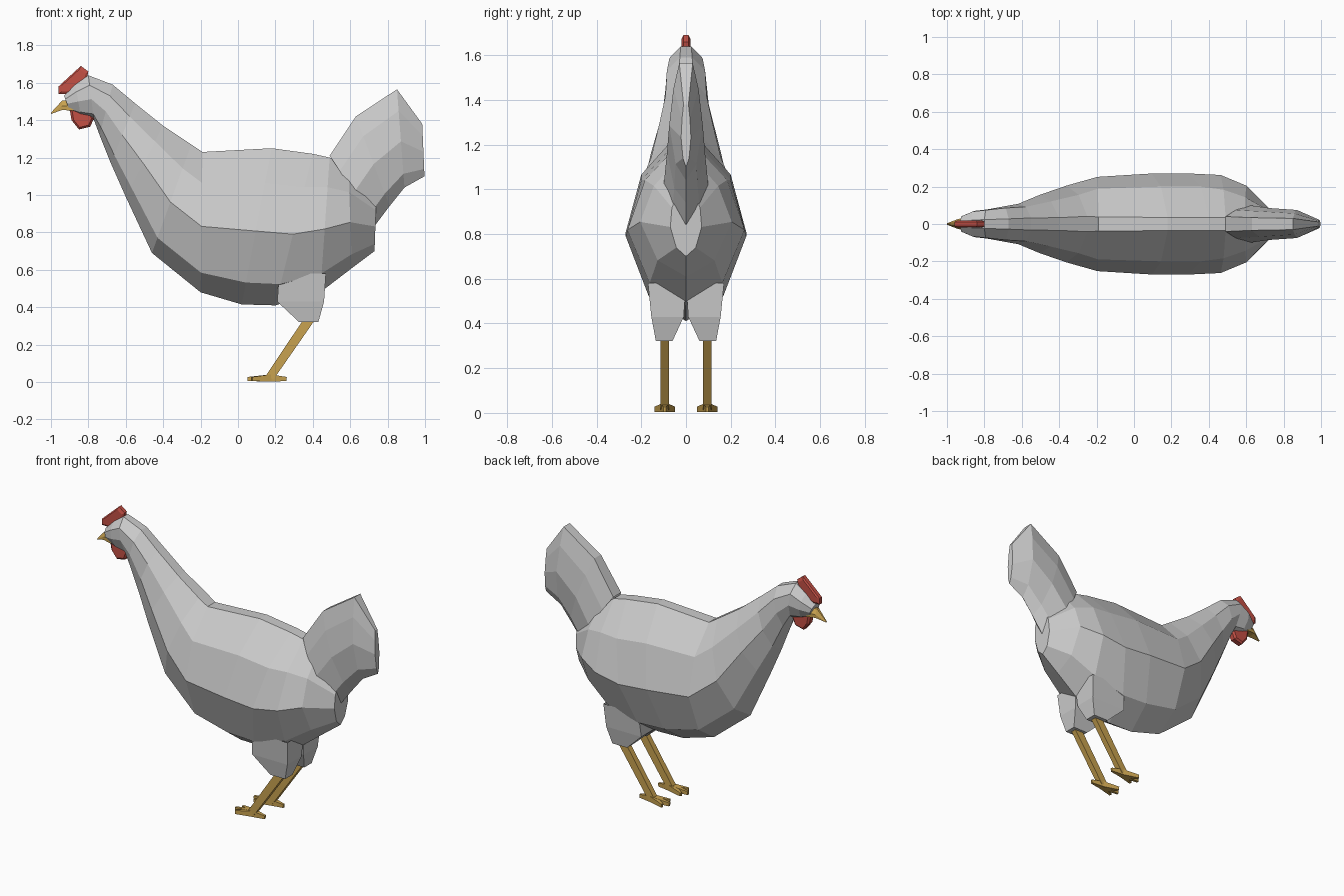
import bpy, bmesh
from mathutils import Vector

if "Cube" in bpy.data.objects:
    bpy.data.objects.remove(bpy.data.objects["Cube"])


def paint(name, rgb):
    m = bpy.data.materials.new(name)
    m.diffuse_color = (*rgb, 1)
    m.use_nodes = True
    m.node_tree.nodes["Principled BSDF"].inputs["Base Color"].default_value = m.diffuse_color
    return m


YELLOW = paint("yellow", (0.58, 0.36, 0.08))
RED = paint("red", (0.55, 0.08, 0.06))


def loft(name, rings, mat=None, caps=(True, True)):
    """Skin a list of equal-length point rings into one flat-shaded object."""
    bm = bmesh.new()
    vs = [[bm.verts.new(p) for p in r] for r in rings]
    n = len(vs[0])
    for a, b in zip(vs, vs[1:]):
        for i in range(n):
            j = (i + 1) % n
            bm.faces.new((a[i], a[j], b[j], b[i]))
    for ring, cap in zip((vs[0], vs[-1]), caps):
        if cap:
            bm.faces.new(ring)
    bmesh.ops.remove_doubles(bm, verts=bm.verts, dist=0.0005)
    bmesh.ops.recalc_face_normals(bm, faces=bm.faces)
    me = bpy.data.meshes.new(name)
    bm.to_mesh(me)
    bm.free()
    if mat:
        me.materials.append(mat)
    ob = bpy.data.objects.new(name, me)
    bpy.context.collection.objects.link(ob)
    return ob


def section(tx, tz, bx, bz, w, top, shoulder):
    """Symmetric ring between a top and a bottom point in the xz plane."""
    half = [(0, top), (0.22, shoulder), (0.53, 1), (0.86, 0.62)]
    side = [(tx + (bx - tx) * t, w * f, tz + (bz - tz) * t) for t, f in half]
    return side + [(bx, 0, bz)] + [(x, -y, z) for x, y, z in reversed(side)]


def box_ring(x0, x1, y0, y1, z):
    return [(x0, y0, z), (x1, y0, z), (x1, y1, z), (x0, y1, z)]


def bar(name, a, b, size_a, size_b, mat):
    """Tapered four-sided bar; sizes are (across, thick)."""
    a, b = Vector(a), Vector(b)
    d = (b - a).normalized()
    side = d.cross(Vector((0, 0, 1))).normalized()
    up = side.cross(d)
    rings = [[p + side * sx * s[0] / 2 + up * sy * s[1] / 2
              for sx, sy in ((-1, -1), (1, -1), (1, 1), (-1, 1))]
             for p, s in ((a, size_a), (b, size_b))]
    return loft(name, rings, mat)


def plate(name, outline, y, mat):
    """Flat lobe with chamfered rims."""
    c = sum((Vector(p) for p in outline), Vector((0, 0))) / len(outline)
    rings = []
    for yy, s in ((-y, 0.8), (-y * 0.6, 1), (y * 0.6, 1), (y, 0.8)):
        pts = [c + (Vector(p) - c) * s for p in outline]
        rings.append([(p.x, yy, p.y) for p in pts])
    return loft(name, rings, mat)


# Head, neck and body
loft("body", [section(*s) for s in (
    (-0.93, 1.53, -0.90, 1.45, 0.045, 0.4, 0.9),
    (-0.87, 1.59, -0.84, 1.42, 0.070, 0.3, 0.95),
    (-0.80, 1.64, -0.77, 1.40, 0.078, 0.3, 0.95),
    (-0.67, 1.59, -0.74, 1.32, 0.092, 0.3, 0.93),
    (-0.55, 1.49, -0.68, 1.17, 0.108, 0.3, 0.85),
    (-0.40, 1.37, -0.60, 0.99, 0.155, 0.22, 0.78),
    (-0.25, 1.27, -0.46, 0.69, 0.205, 0.2, 0.76),
    (-0.19, 1.23, -0.20, 0.48, 0.252, 0.15, 0.75),
    (0.18, 1.25, 0.02, 0.415, 0.27, 0.13, 0.74),
    (0.40, 1.22, 0.20, 0.41, 0.27, 0.13, 0.74),
    (0.49, 1.20, 0.44, 0.48, 0.262, 0.13, 0.70),
    (0.59, 1.13, 0.61, 0.61, 0.205, 0.2, 0.70),
    (0.74, 0.98, 0.73, 0.70, 0.07, 0.5, 0.9))])

# Tail fan
loft("tail", [section(*s) for s in (
    (0.49, 1.21, 0.735, 0.84, 0.10, 0.4, 0.75),
    (0.63, 1.42, 0.81, 0.94, 0.085, 0.4, 0.8),
    (0.85, 1.565, 0.89, 1.04, 0.075, 0.4, 0.75),
    (0.985, 1.38, 0.997, 1.10, 0.022, 0.5, 0.8))], caps=(False, True))

# Beak
loft("beak", [[(x, -w, zb), (x, w, zb), (x, w, zm), (x, w * 0.35, zt),
               (x, -w * 0.35, zt), (x, -w, zm)] for x, w, zb, zm, zt in (
    (-0.88, 0.036, 1.45, 1.48, 1.505),
    (-0.94, 0.027, 1.455, 1.475, 1.505),
    (-1.00, 0.004, 1.433, 1.436, 1.44))], YELLOW)

# Comb and wattle
plate("comb", [(-0.96, 1.54), (-0.96, 1.58), (-0.84, 1.69), (-0.80, 1.66),
               (-0.81, 1.61), (-0.89, 1.54)], 0.02, RED)
plate("wattle", [(-0.90, 1.46), (-0.89, 1.40), (-0.85, 1.35), (-0.79, 1.365),
                 (-0.77, 1.41), (-0.80, 1.46)], 0.026, RED)

for s, side in ((1, "left"), (-1, "right")):
    # Feathered thigh
    loft(f"{side}_thigh", [box_ring(0.22, 0.47, 0, s * 0.17, 0.58),
                           box_ring(0.21, 0.46, s * 0.01, s * 0.155, 0.43),
                           box_ring(0.325, 0.43, s * 0.06, s * 0.135, 0.322)],
         caps=(False, True))
    # Shank
    y = s * 0.095
    bar(f"{side}_leg", (0.385, y, 0.34), (0.17, y, 0.025),
        (0.036, 0.052), (0.036, 0.045), YELLOW)
    # Three front toes and a spur
    for i, (tx, ty) in enumerate(((0.05, 0), (0.075, 0.04), (0.075, -0.04),
                                  (0.26, 0))):
        bar(f"{side}_toe_{i + 1}", (0.175, y, 0.022), (tx, y + ty, 0.016),
            (0.036, 0.038), (0.013, 0.022), YELLOW)
